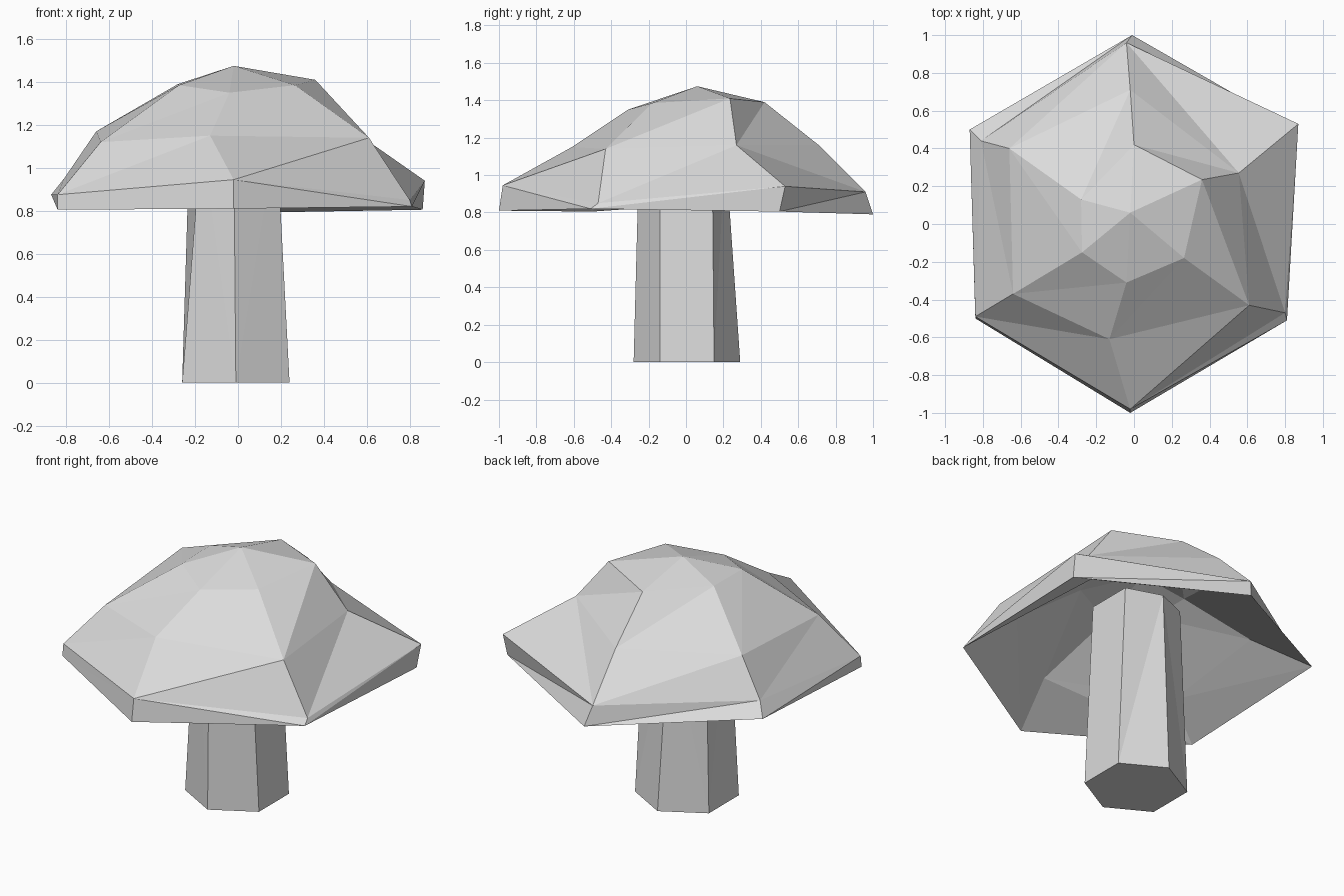
import bpy
import bmesh


cube = bpy.data.objects.get("Cube")
if cube:
    bpy.data.objects.remove(cube, do_unlink=True)


def make_material(name, colour):
    mat = bpy.data.materials.new(name)
    mat.use_nodes = True
    mat.diffuse_color = colour
    mat.node_tree.nodes["Principled BSDF"].inputs["Base Color"].default_value = colour
    return mat


def add_ring(bm, points):
    return [bm.verts.new(p) for p in points]


def bridge(bm, lower, upper, flipped=()):
    """Join two rings with triangles; flipped lists sides with the other diagonal."""
    count = len(lower)
    for i in range(count):
        j = (i + 1) % count
        a, b, c, d = lower[i], lower[j], upper[j], upper[i]
        if i in flipped:
            triangles = ((a, b, d), (b, c, d))
        else:
            triangles = ((a, b, c), (a, c, d))
        for triangle in triangles:
            bm.faces.new(triangle)


def fan(bm, ring, point):
    """Close a ring with triangles meeting at one point."""
    tip = bm.verts.new(point)
    for i, vert in enumerate(ring):
        bm.faces.new((vert, ring[(i + 1) % len(ring)], tip))


def finish(bm, name, mat):
    bmesh.ops.recalc_face_normals(bm, faces=bm.faces)
    mesh = bpy.data.meshes.new(name)
    bm.to_mesh(mesh)
    bm.free()
    mesh.materials.append(mat)
    obj = bpy.data.objects.new(name, mesh)
    bpy.context.scene.collection.objects.link(obj)
    return obj


grey = make_material("light grey", (0.71, 0.71, 0.71, 1.0))

# Cap rings, each going round from the front towards the left side
lip = [(-.02, -1, .81), (.81, -.51, .82), (.86, .5, .805),
       (-.01, 1, .79), (-.87, .5, .875), (-.84, -.5, .805)]
rim = [(-.02, -.98, .945), (.8, -.47, .85), (.87, .53, .94),
       (-.04, .96, .91), (-.81, .44, .95), (-.84, -.49, .875)]
middle = [(-.13, -.61, 1.15), (.61, -.43, 1.14), (.555, .27, 1.16),
          (-.02, .71, 1.16), (-.66, .4, 1.17), (-.64, -.37, 1.12)]
crown = [(-.04, -.31, 1.35), (.265, -.18, 1.385), (.36, .235, 1.41),
         (0, .42, 1.39), (-.28, .13, 1.39), (-.275, -.15, 1.385)]
hollow = [(.08, -.68, .97), (.56, -.34, 1.03), (.53, .26, 1.02),
          (-.02, .67, 1.02), (-.6, .29, 1.04), (-.61, -.39, .96)]
ceiling = [(x * .93, y * .93, z - .14) for x, y, z in crown]

# Faceted cap: rim band, outer dome and hollow underside
bm = bmesh.new()
lip_ring = add_ring(bm, lip)
rim_ring = add_ring(bm, rim)
middle_ring = add_ring(bm, middle)
crown_ring = add_ring(bm, crown)
hollow_ring = add_ring(bm, hollow)
ceiling_ring = add_ring(bm, ceiling)
bridge(bm, lip_ring, rim_ring, flipped=(0,))
bridge(bm, rim_ring, middle_ring, flipped=(2,))
bridge(bm, middle_ring, crown_ring)
fan(bm, crown_ring, (-.02, .06, 1.475))
bridge(bm, lip_ring, hollow_ring, flipped=(2,))
bridge(bm, hollow_ring, ceiling_ring)
fan(bm, ceiling_ring, (-.02, .05, 1.34))
finish(bm, "mushroom_cap", grey)

# Six-sided, slightly twisted stem ending inside the cap
stem_base = [(-.01, -.28, 0), (.24, -.14, 0), (.24, .15, 0),
             (-.01, .29, 0), (-.26, .15, 0), (-.26, -.14, 0)]
stem_top = [(-.02, -.25), (.18, -.14), (.18, .14),
            (-.035, .21), (-.225, .13), (-.17, -.17)]
bm = bmesh.new()
base_ring = add_ring(bm, stem_base)
top_ring = add_ring(bm, [(x, y, 1.15) for x, y in stem_top])
bridge(bm, base_ring, top_ring, flipped=(3, 5))
bm.faces.new(base_ring[::-1])
bm.faces.new(top_ring)
finish(bm, "mushroom_stem", grey)
